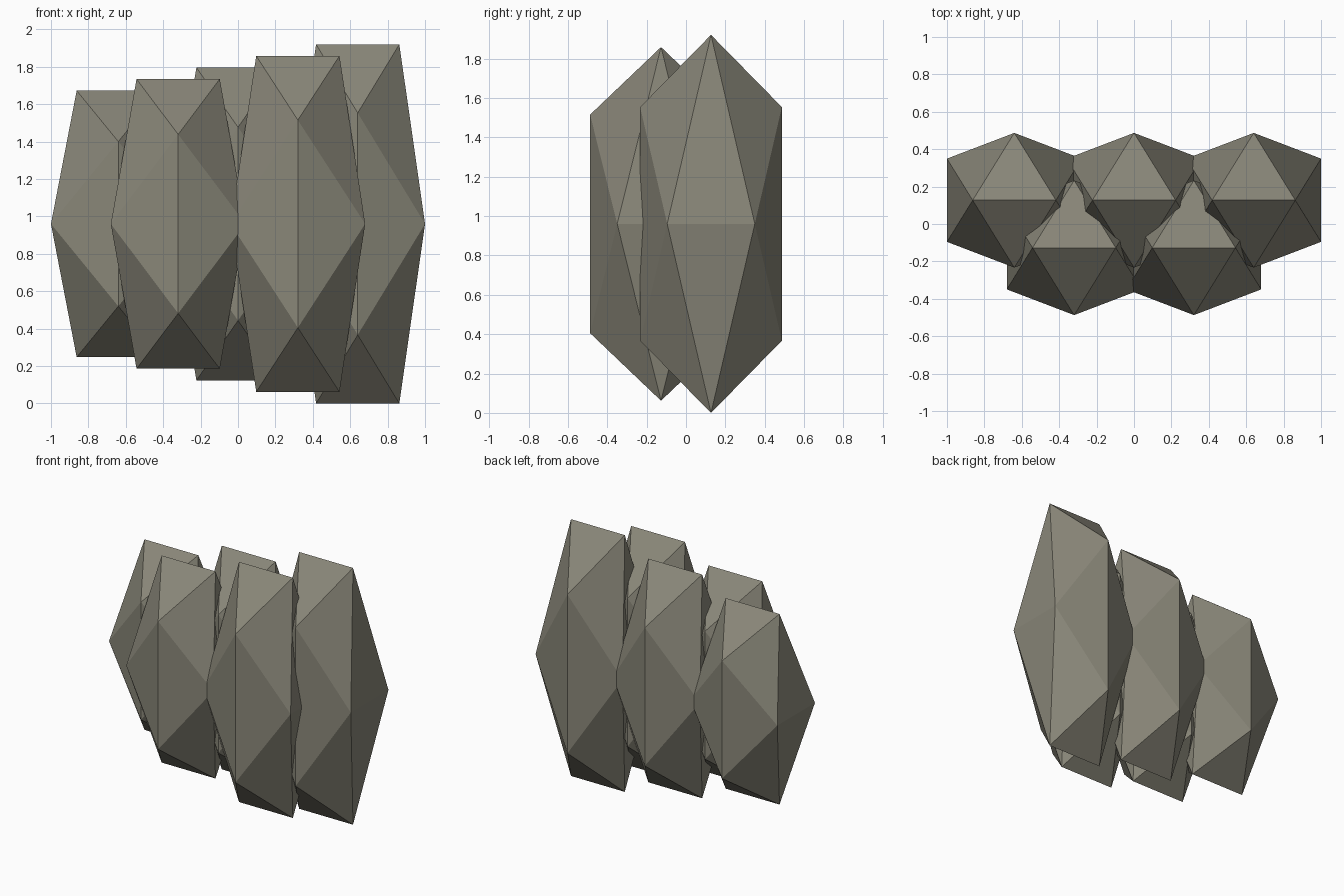
import bpy, bmesh

if "Cube" in bpy.data.objects:
    bpy.data.objects.remove(bpy.data.objects["Cube"])

# Stretched icosahedron proportions (golden ratio rectangles)
LONG, SHORT = 0.36, 0.2225
MID_Z = 0.96

stone = bpy.data.materials.new("warm_grey_stone")
stone.diffuse_color = (0.25, 0.24, 0.19, 1)
stone.use_nodes = True
stone.node_tree.nodes["Principled BSDF"].inputs["Base Color"].default_value = stone.diffuse_color


def crystal(name, x, y, half_height):
    """Icosahedron with an x-aligned top edge, stretched along z."""
    bm = bmesh.new()
    k = half_height / LONG
    for s in (-1, 1):
        for t in (-1, 1):
            bm.verts.new((s * SHORT, 0, t * LONG * k))
            bm.verts.new((0, s * LONG, t * SHORT * k))
            bm.verts.new((s * LONG, t * SHORT, 0))
    bmesh.ops.convex_hull(bm, input=bm.verts[:])
    bmesh.ops.recalc_face_normals(bm, faces=bm.faces[:])
    mesh = bpy.data.meshes.new(name)
    bm.to_mesh(mesh)
    bm.free()
    mesh.materials.append(stone)
    obj = bpy.data.objects.new(name, mesh)
    obj.location = (x, y, MID_Z)
    bpy.context.collection.objects.link(obj)


# Five columns, growing taller to the right, zigzagging back and front
for i in range(5):
    row, y = ("back", 0.127) if i % 2 == 0 else ("front", -0.127)
    crystal(f"{row}_crystal_{i + 1}", -0.64 + 0.32 * i, y, 0.7125 + 0.0619 * i)
